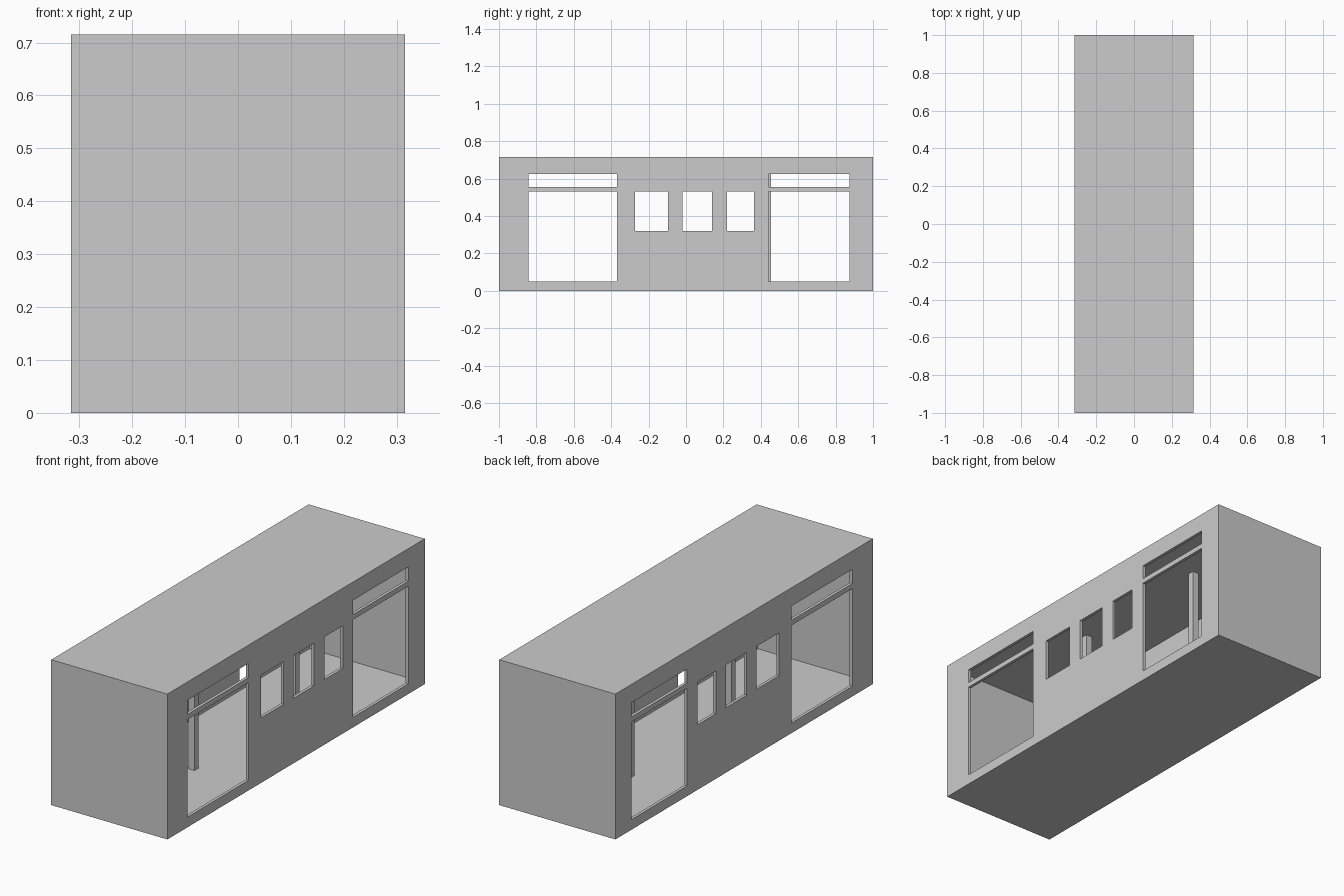
import bpy
import bmesh
from mathutils import Vector

if "Cube" in bpy.data.objects:
    bpy.data.objects.remove(bpy.data.objects["Cube"], do_unlink=True)

grey = bpy.data.materials.new("plain grey")
grey.use_nodes = True
colour = (0.6, 0.6, 0.6, 1)
grey.diffuse_color = colour
grey.node_tree.nodes["Principled BSDF"].inputs["Base Color"].default_value = colour


def box(name, low, high):
    """Axis-aligned box between two corners."""
    low, high = Vector(low), Vector(high)
    bm = bmesh.new()
    bmesh.ops.create_cube(bm, size=1)
    bmesh.ops.scale(bm, vec=high - low, verts=bm.verts)
    bmesh.ops.translate(bm, vec=(low + high) / 2, verts=bm.verts)
    mesh = bpy.data.meshes.new(name)
    bm.to_mesh(mesh)
    bm.free()
    mesh.materials.append(grey)
    obj = bpy.data.objects.new(name, mesh)
    bpy.context.collection.objects.link(obj)
    return obj


def cut(target, cutter):
    """Subtract a box from the target and discard the cutter."""
    mod = target.modifiers.new("cut", "BOOLEAN")
    mod.operation = "DIFFERENCE"
    mod.solver = "EXACT"
    mod.object = cutter
    cutter.hide_render = True
    bpy.context.view_layer.objects.active = target
    bpy.ops.object.modifier_apply(modifier=mod.name)
    bpy.data.objects.remove(cutter, do_unlink=True)


HALF_WIDTH, HEIGHT, WALL = 0.316, 0.715, 0.015

# Hollow building: floor, roof and four walls
shell = box("building_shell", (-HALF_WIDTH, -1, 0), (HALF_WIDTH, 1, HEIGHT))
cut(shell, box("room_cutter", (WALL - HALF_WIDTH, WALL - 1, WALL),
               (HALF_WIDTH - WALL, 1 - WALL, HEIGHT - WALL)))

# Matching openings through both long walls: y range, z range
DOOR, TRANSOM, WINDOW = (0.05, 0.53), (0.555, 0.625), (0.32, 0.53)
openings = []
for span in ((-0.842, -0.369), (0.442, 0.873)):
    openings += [(span, DOOR), (span, TRANSOM)]
for span in ((-0.272, -0.097), (-0.02, 0.14), (0.22, 0.363)):
    openings.append((span, WINDOW))
for (y0, y1), (z0, z1) in openings:
    cut(shell, box("opening_cutter", (-0.5, y0, z0), (0.5, y1, z1)))

# Two posts along the centre line, floor to ceiling
for name, y in (("front_post", -0.346), ("back_post", 0.439)):
    box(name, (-0.017, y - 0.016, WALL), (0.017, y + 0.016, HEIGHT - WALL))
